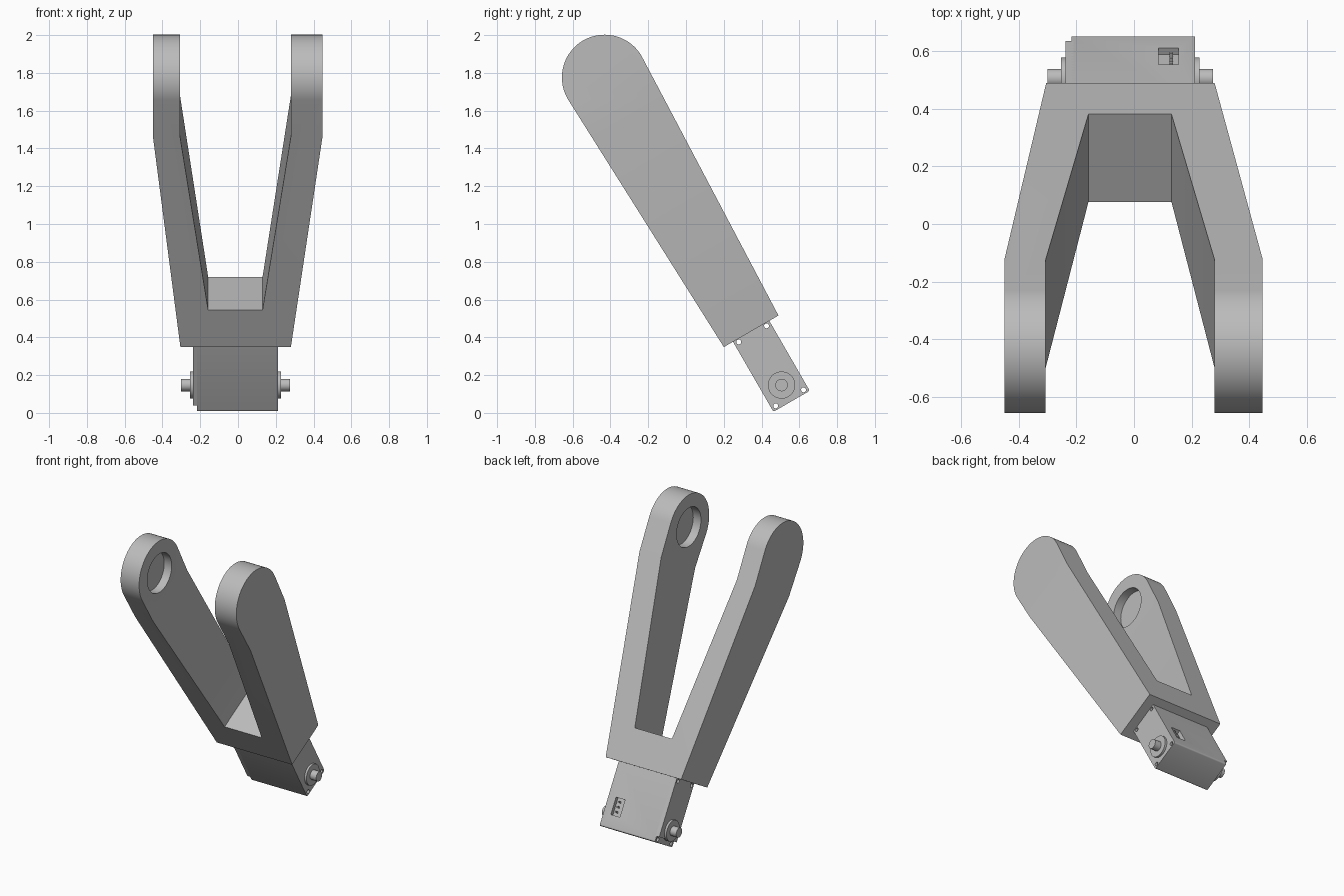
import bpy, bmesh
from math import radians, sin, cos, asin, atan2, hypot
from mathutils import Matrix, Vector

cube = bpy.data.objects.get("Cube")
if cube:
    bpy.data.objects.remove(cube)

grey = bpy.data.materials.new("plain grey")
grey.use_nodes = True
grey.diffuse_color = (0.5, 0.5, 0.5, 1)
grey.node_tree.nodes["Principled BSDF"].inputs["Base Color"].default_value = (0.5, 0.5, 0.5, 1)

# Parts are built upright around the bracket base, then leaned forward
LEAN = Matrix.Translation((0, 0.345, 0.432)) @ Matrix.Rotation(radians(30), 4, 'X')


def make_object(name, bm):
    bmesh.ops.recalc_face_normals(bm, faces=bm.faces)
    mesh = bpy.data.meshes.new(name)
    bm.to_mesh(mesh)
    bm.free()
    mesh.materials.append(grey)
    obj = bpy.data.objects.new(name, mesh)
    bpy.context.collection.objects.link(obj)
    obj.matrix_world = LEAN
    return obj


def prism(name, points, direction):
    """Extrude a closed outline along a direction."""
    bm = bmesh.new()
    face = bm.faces.new([bm.verts.new(p) for p in points])
    out = bmesh.ops.extrude_face_region(bm, geom=[face])
    moved = [g for g in out["geom"] if isinstance(g, bmesh.types.BMVert)]
    bmesh.ops.translate(bm, verts=moved, vec=Vector(direction))
    return make_object(name, bm)


def box(name, x, y, z, round_low=0):
    bm = bmesh.new()
    bmesh.ops.create_cube(bm, size=1)
    for v in bm.verts:
        v.co = [lim[0] if c < 0 else lim[1] for c, lim in zip(v.co, (x, y, z))]
    if round_low:
        low = [e for e in bm.edges if all(v.co.z == z[0] or abs(v.co.z - z[0]) < 1e-5 for v in e.verts)
               and abs(e.verts[0].co.x - e.verts[1].co.x) > 0.01]
        bmesh.ops.bevel(bm, geom=low, offset=round_low, segments=4, profile=0.5, affect='EDGES')
    return make_object(name, bm)


def cylinder(name, x0, x1, y, z, r, sides=48):
    bm = bmesh.new()
    place = Matrix.Translation(((x0 + x1) / 2, y, z)) @ Matrix.Rotation(radians(90), 4, 'Y')
    bmesh.ops.create_cone(bm, cap_ends=True, segments=sides, radius1=r, radius2=r,
                          depth=abs(x1 - x0), matrix=place)
    return make_object(name, bm)


def combine(obj, cutter, operation='DIFFERENCE'):
    mod = obj.modifiers.new("cut", 'BOOLEAN')
    mod.operation, mod.object, mod.solver = operation, cutter, 'EXACT'
    bpy.context.view_layer.update()
    bpy.context.view_layer.objects.active = obj
    bpy.ops.object.modifier_apply(modifier=mod.name)
    bpy.data.objects.remove(cutter)


# Forked bracket: front outline crossed with a tapered, round-ended side outline
fork = [(-0.305, 0), (0.28, 0), (0.447, 1.312), (0.447, 1.9), (0.28, 1.9), (0.28, 1.315),
        (0.13, 0.231), (-0.158, 0.231), (-0.307, 1.315), (-0.307, 1.9), (-0.45, 1.9), (-0.45, 1.312)]
bracket = prism("forked_bracket", [(x, -0.4, z) for x, z in fork], (0, 0.8, 0))

half_base, pivot, end_r = 0.167, 1.552, 0.226
tilt = asin(end_r / hypot(half_base, pivot)) - atan2(half_base, pivot)
sweep = [-tilt + (radians(180) + 2 * tilt) * i / 48 for i in range(49)]
side = [(-half_base, 0), (half_base, 0)]
side += [(end_r * cos(a), pivot + end_r * sin(a)) for a in sweep]
combine(bracket, prism("side_cutter", [(-0.6, y, z) for y, z in side], (1.2, 0, 0)), 'INTERSECT')

# Blind round sockets on the inner faces of both arms
for x0, x1 in ((-0.365, -0.25), (0.23, 0.34)):
    combine(bracket, cylinder("socket_cutter", x0, x1, 0, pivot, 0.135))

# Motor body with a thin side cover
body = box("motor_body", (-0.217, 0.212), (-0.111, 0.111), (-0.428, 0.02), 0.01)
cover = box("motor_side_cover", (-0.238, -0.21), (-0.111, 0.111), (-0.39, 0.02))

# Screw holes through the corners
for y in (-0.085, 0.085):
    for z in (-0.407, -0.016):
        combine(body, cylinder("screw_cutter", -0.4, 0.4, y, z, 0.013, 20))
    combine(cover, cylinder("screw_cutter", -0.4, 0.4, y, -0.016, 0.013, 20))

# Connector socket on the back with three pins
combine(body, box("connector_cutter", (0.085, 0.155), (0.085, 0.2), (-0.34, -0.225)))
for i in range(3):
    z = -0.315 + i * 0.033
    box(f"connector_pin_{i + 1}", (0.124, 0.136), (0.08, 0.106), (z - 0.006, z + 0.006))

# Output discs and shafts on both sides
for label, face, s in (("left", 0.212, 1), ("right", -0.238, -1)):
    cylinder(f"{label}_output_disc", face - s * 0.01, face + s * 0.015, -0.003, -0.327, 0.072)
    cylinder(f"{label}_output_shaft", face, face + s * 0.063, -0.003, -0.327, 0.033)

# Smooth the round surfaces, keep edges crisp
bpy.ops.object.select_all(action='DESELECT')
for obj in bpy.context.collection.objects:
    if obj.type == 'MESH' and grey.name in obj.data.materials:
        obj.select_set(True)
        bpy.context.view_layer.objects.active = obj
bpy.ops.object.shade_smooth_by_angle(angle=radians(30))
